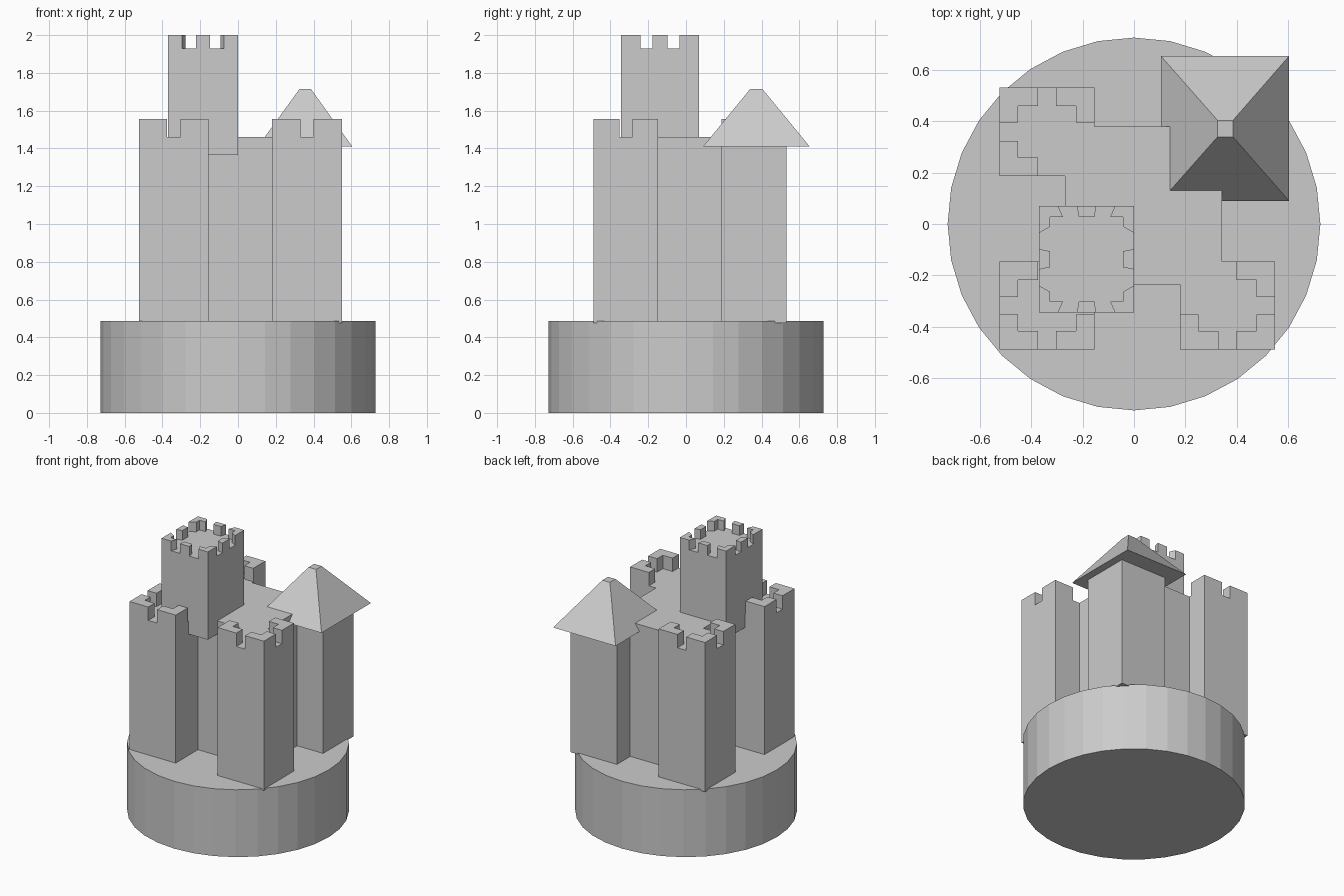
import bpy, bmesh

if "Cube" in bpy.data.objects:
    bpy.data.objects.remove(bpy.data.objects["Cube"])


def make_object(name, bm):
    bmesh.ops.recalc_face_normals(bm, faces=bm.faces)
    mesh = bpy.data.meshes.new(name)
    bm.to_mesh(mesh)
    bm.free()
    obj = bpy.data.objects.new(name, mesh)
    bpy.context.collection.objects.link(obj)
    return obj


def add_prism(bm, pts, z0, z1):
    face = bm.faces.new([bm.verts.new((x, y, z0)) for x, y in pts])
    ext = bmesh.ops.extrude_face_region(bm, geom=[face], use_keep_orig=True)
    for v in ext["geom"]:
        if isinstance(v, bmesh.types.BMVert):
            v.co.z = z1


def rect(x0, x1, y0, y1):
    return [(x0, y0), (x1, y0), (x1, y1), (x0, y1)]


# Round base
bm = bmesh.new()
bmesh.ops.create_cone(bm, cap_ends=True, segments=32, radius1=0.727,
                      radius2=0.727, depth=0.487)
bmesh.ops.translate(bm, verts=bm.verts, vec=(0, 0, 0.2435))
make_object("round_base", bm)

# Castle body: one plan outline joining the keep and four corner towers
W, E = (-0.525, -0.155), (0.18, 0.55)
S, N = (-0.49, -0.147), (0.187, 0.533)
KX, KY = (-0.27, 0.343), (-0.236, 0.38)
FLOOR, TOP = 1.46, 1.557
plan = [(W[0], S[0]), (W[1], S[0]), (W[1], KY[0]), (E[0], KY[0]),
        (E[0], S[0]), (E[1], S[0]), (E[1], S[1]), (KX[1], S[1]),
        (KX[1], N[0]), (E[1], N[0]), (E[1], N[1]), (E[0], N[1]),
        (E[0], KY[1]), (W[1], KY[1]), (W[1], N[1]), (W[0], N[1]),
        (W[0], N[0]), (KX[0], N[0]), (KX[0], S[1]), (W[0], S[1])]
bm = bmesh.new()
add_prism(bm, plan, 0.477, FLOOR)
make_object("castle_walls", bm)


# L-shaped merlon at a corner; outer and inner arm lengths may differ
def corner_merlon(bm, cx, cy, sx, sy, t, ox, ix, oy, iy, z0, z1):
    pts = [(0, 0), (ox, 0), (ix, t), (t, t), (t, iy), (0, oy)]
    add_prism(bm, [(cx + sx * x, cy + sy * y) for x, y in pts], z0, z1)


# Corner tower battlements: three merlons each, open toward the keep
bm = bmesh.new()
for xs, ys, skip in ((W, S, (1, 1)), (E, S, (0, 1)), (W, N, (1, 0))):
    for i in (0, 1):
        for j in (0, 1):
            if (i, j) != skip:
                corner_merlon(bm, xs[i], ys[j], 1 - 2 * i, 1 - 2 * j, 0.072,
                              0.15, 0.15, 0.137, 0.137, FLOOR, TOP)
make_object("corner_battlements", bm)

# Tall tower rising from the keep
x0, x1, y0, y1 = -0.37, 0.0, -0.345, 0.07
bm = bmesh.new()
add_prism(bm, rect(x0, x1, y0, y1), 1.365, 1.93)
make_object("tall_tower", bm)

# Tall tower battlements: four corners and four middle blocks
bm = bmesh.new()
t = 0.043
cx, cy = (x0 + x1) / 2, (y0 + y1) / 2
for x, sx in ((x0, 1), (x1, -1)):
    for y, sy in ((y0, 1), (y1, -1)):
        corner_merlon(bm, x, y, sx, sy, t, 0.074, 0.093, 0.105, 0.08, 1.93, 2.0)
    add_prism(bm, [(x, cy - 0.04), (x, cy + 0.04),
                   (x + sx * t, cy + 0.031), (x + sx * t, cy - 0.031)], 1.93, 2.0)
for y, sy in ((y0, 1), (y1, -1)):
    add_prism(bm, [(cx - 0.038, y), (cx + 0.038, y),
                   (cx + 0.03, y + sy * t), (cx - 0.03, y + sy * t)], 1.93, 2.0)
make_object("tall_tower_battlements", bm)

# Hipped roof with a small flat top
bm = bmesh.new()
low = [bm.verts.new((x, y, 1.41)) for x, y in rect(0.105, 0.605, 0.09, 0.655)]
high = [bm.verts.new((x, y, 1.715)) for x, y in rect(0.326, 0.386, 0.34, 0.404)]
bm.faces.new(low)
bm.faces.new(high)
for i in range(4):
    j = (i + 1) % 4
    bm.faces.new((low[i], low[j], high[j], high[i]))
make_object("tower_roof", bm)
